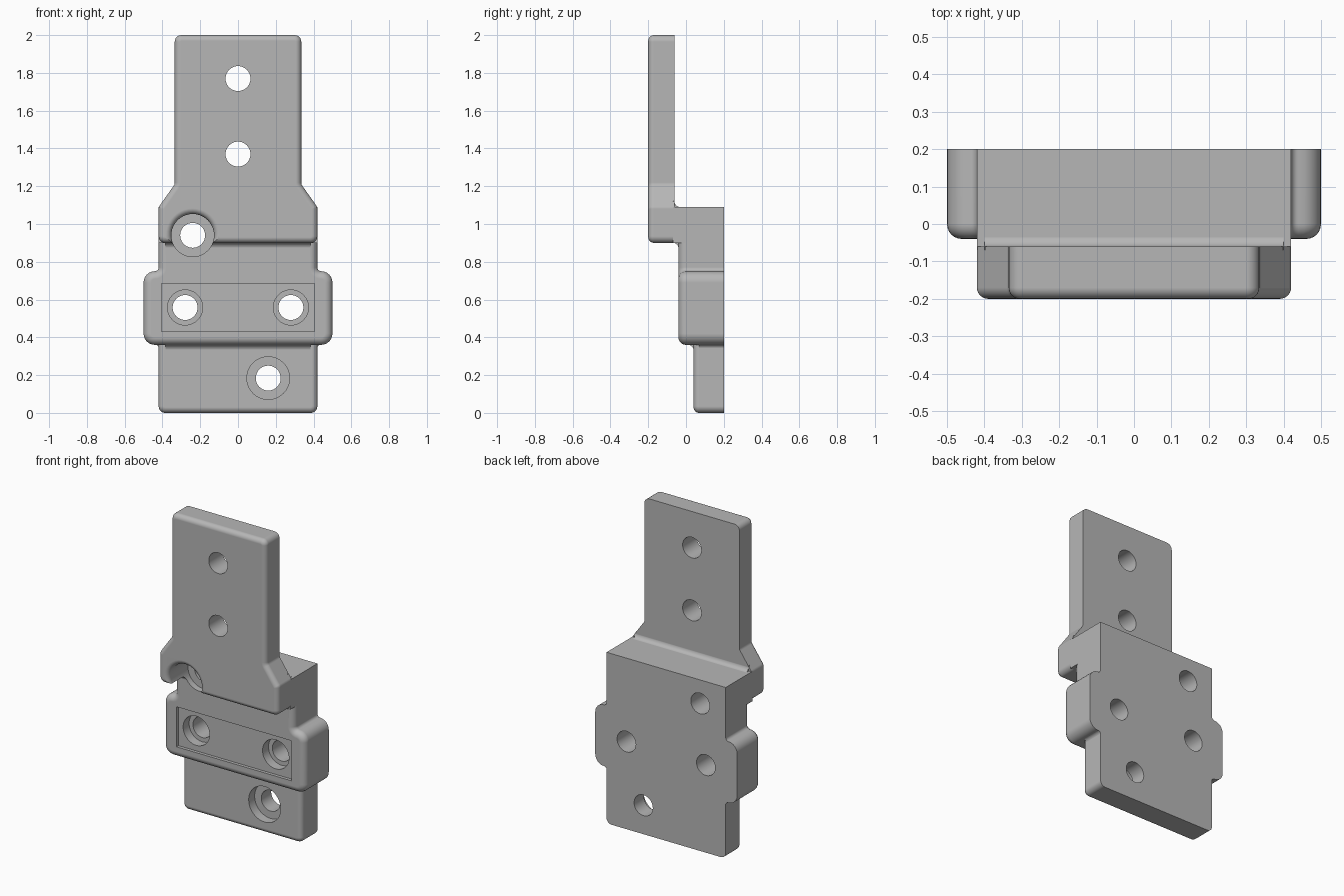
import bpy, bmesh, math
from mathutils import Vector as V

if "Cube" in bpy.data.objects:
    bpy.data.objects.remove(bpy.data.objects["Cube"])


def rounded(points, steps=6):
    """Polygon from (u, v, radius) corners, each rounded by its radius."""
    out = []
    n = len(points)
    for i, (u, v, r) in enumerate(points):
        p = V((u, v))
        if r == 0:
            arc = [p]
        else:
            a = (V(points[i - 1][:2]) - p).normalized()
            b = (V(points[(i + 1) % n][:2]) - p).normalized()
            half = a.angle(b) / 2
            c = p + (a + b).normalized() * (r / math.sin(half))
            s = p + a * (r / math.tan(half)) - c
            e = p + b * (r / math.tan(half)) - c
            w = s.angle(e)
            arc = [c + (s * math.sin(w * (1 - k / steps)) + e * math.sin(w * k / steps)) / math.sin(w)
                   for k in range(steps + 1)]
        for q in arc:
            if not out or (q - out[-1]).length > 1e-4:
                out.append(q)
    return out


def mirrored(half):
    """Full outline from the right half, listed bottom to top."""
    return half + [(-u, v, r) for u, v, r in reversed(half)]


def inset(poly, d):
    res = []
    for i, p in enumerate(poly):
        e1 = (p - poly[i - 1]).normalized()
        e2 = (poly[(i + 1) % len(poly)] - p).normalized()
        n1, n2 = V((e1.y, -e1.x)), V((e2.y, -e2.x))
        res.append(p - (n1 + n2) / (1 + n1.dot(n2)) * d)
    return res


def volume(me):
    bm = bmesh.new()
    bm.from_mesh(me)
    v = bm.calc_volume(signed=True)
    bm.free()
    return v


def loft(name, loops):
    """Closed solid through a list of equal-length point loops."""
    bm = bmesh.new()
    rings = [[bm.verts.new(p) for p in lp] for lp in loops]
    n = len(rings[0])
    for a, b in zip(rings, rings[1:]):
        for i in range(n):
            j = (i + 1) % n
            bm.faces.new((a[i], a[j], b[j], b[i]))
    bm.faces.new(list(reversed(rings[0])))
    bm.faces.new(rings[-1])
    if bm.calc_volume(signed=True) < 0:
        bmesh.ops.reverse_faces(bm, faces=bm.faces)
    me = bpy.data.meshes.new(name)
    bm.to_mesh(me)
    bm.free()
    ob = bpy.data.objects.new(name, me)
    bpy.context.collection.objects.link(ob)
    return ob


def slab(name, outline, y_back, y_front, r=0.0, steps=6):
    """Front-view outline extruded in y, with a rounded front edge."""
    poly = rounded(outline)
    levels = [(y_back, 0)]
    if r:
        for k in range(steps + 1):
            a = math.pi / 2 * k / steps
            levels.append((y_front + r * (1 - math.sin(a)), r * (1 - math.cos(a))))
    else:
        levels.append((y_front, 0))
    return loft(name, [[(p.x, y, p.y) for p in inset(poly, d)] for y, d in levels])


def corner(s, t, r, e=0.0005):
    """Concave corner-filling profile, open towards (s, t)."""
    L = r + .003
    return rounded([(s * L, -t * .01, 0), (s * L, -t * e, 0), (-s * e, -t * e, r),
                    (-s * e, t * L, 0), (-s * .01, t * L, 0), (-s * .01, -t * .01, 0)])


def fillet(name, y, z, s, half_width, r=0.03):
    return loft(name, [[(x, y + p.x, z + p.y) for p in corner(s, s, r)] for x in (-half_width, half_width)])


def bore(name, x, z, profile, n=40):
    """Turned cutter along y from (y, radius) steps."""
    return loft(name, [[(x + r * math.cos(2 * math.pi * i / n), y, z + r * math.sin(2 * math.pi * i / n))
                        for i in range(n)] for y, r in profile])


def rect(x, z0, z1, r=0):
    return mirrored([(x, z0, r), (x, z1, 0)])


# Upper tongue with flared shoulders
body = slab("mounting_bracket", mirrored([(.42, .9, .035), (.42, 1.09, .03), (.335, 1.21, .03),
                                          (.335, 2.0, .035)]), -.06, -.2, .03)

# Body blocks and inner-corner fillets
parts = [
    slab("connector_block", rect(.42, .9, 1.09), .2, -.07),
    slab("winged_block", mirrored([(.5, .36, .06), (.5, .75, .06), (.42, .75, .02), (.42, 1.0, 0)]),
         .2, -.04, .04),
    slab("lower_plate", rect(.42, 0, .5, .035), .2, .04, .03),
    fillet("tongue_underside_fillet", -.04, .9, -1, .385),
    fillet("lower_plate_fillet", .04, .36, -1, .385),
    fillet("tongue_back_fillet", -.06, 1.09, 1, .4),
]
for s in (-1, 1):
    parts.append(loft("wing_fillet", [[(s * .42 + p.x, y, .36 + p.y) for p in corner(s, -1, .02)]
                                      for y in (.07, .2)]))

# Shallow label pocket, plain holes, counterbored holes and the rounded notch
R, C = .066, .113
lip = [(-.2 + d, C + .03 - math.sqrt(max(0, .03 ** 2 - (.03 - d) ** 2)))
       for d in (.03 * (1 - math.cos(math.pi / 2 * k / 6)) for k in range(7))]
cuts = [slab("pocket_cutter", rect(.405, .43, .685), -.02, -.3)]
for z in (1.37, 1.77):
    cuts.append(bore("tongue_hole_cutter", 0, z, [(-.3, R), (.3, R)]))
for x in (-.28, .28):
    cuts.append(bore("side_hole_cutter", x, .558, [(-.3, .093), (.04, .093), (.04, R), (.3, R)]))
cuts.append(bore("lower_hole_cutter", .16, .184, [(-.3, C), (.1, C), (.1, R), (.3, R)]))
cuts.append(bore("notch_cutter", -.24, .94, [(-.3, C + .03)] + lip + [(0, C), (0, R), (.3, R)]))


def combine(op, ob):
    """Boolean into the body, checking that the volume changed sensibly."""
    before, size = volume(body.data), volume(ob.data)
    lo, hi = (before, before + size) if op == "UNION" else (before - size, before)
    for solver in ("EXACT", "MANIFOLD", "FLOAT"):
        m = body.modifiers.new("shape", "BOOLEAN")
        m.operation, m.solver, m.object = op, solver, ob
        dg = bpy.context.evaluated_depsgraph_get()
        me = bpy.data.meshes.new_from_object(body.evaluated_get(dg))
        body.modifiers.clear()
        v = volume(me)
        print(ob.name, solver, round(before, 5), round(size, 5), round(v, 5))
        if lo - 1e-5 <= v <= hi + 1e-5 and v > .05:
            body.data = me
            break
    bpy.data.objects.remove(ob, do_unlink=True)


# Join and cut
for part in parts:
    combine("UNION", part)
for cut in cuts:
    combine("DIFFERENCE", cut)

# Colour and smooth shading
grey = bpy.data.materials.new("mid grey")
grey.diffuse_color = (.47, .47, .47, 1)
grey.use_nodes = True
grey.node_tree.nodes["Principled BSDF"].inputs["Base Color"].default_value = grey.diffuse_color
body.data.materials.clear()
body.data.materials.append(grey)
bpy.context.view_layer.objects.active = body
body.select_set(True)
bpy.ops.object.shade_smooth_by_angle(angle=math.radians(30))
w = body.modifiers.new("flat_face_normals", "WEIGHTED_NORMAL")
w.keep_sharp = True
w.weight = 100
